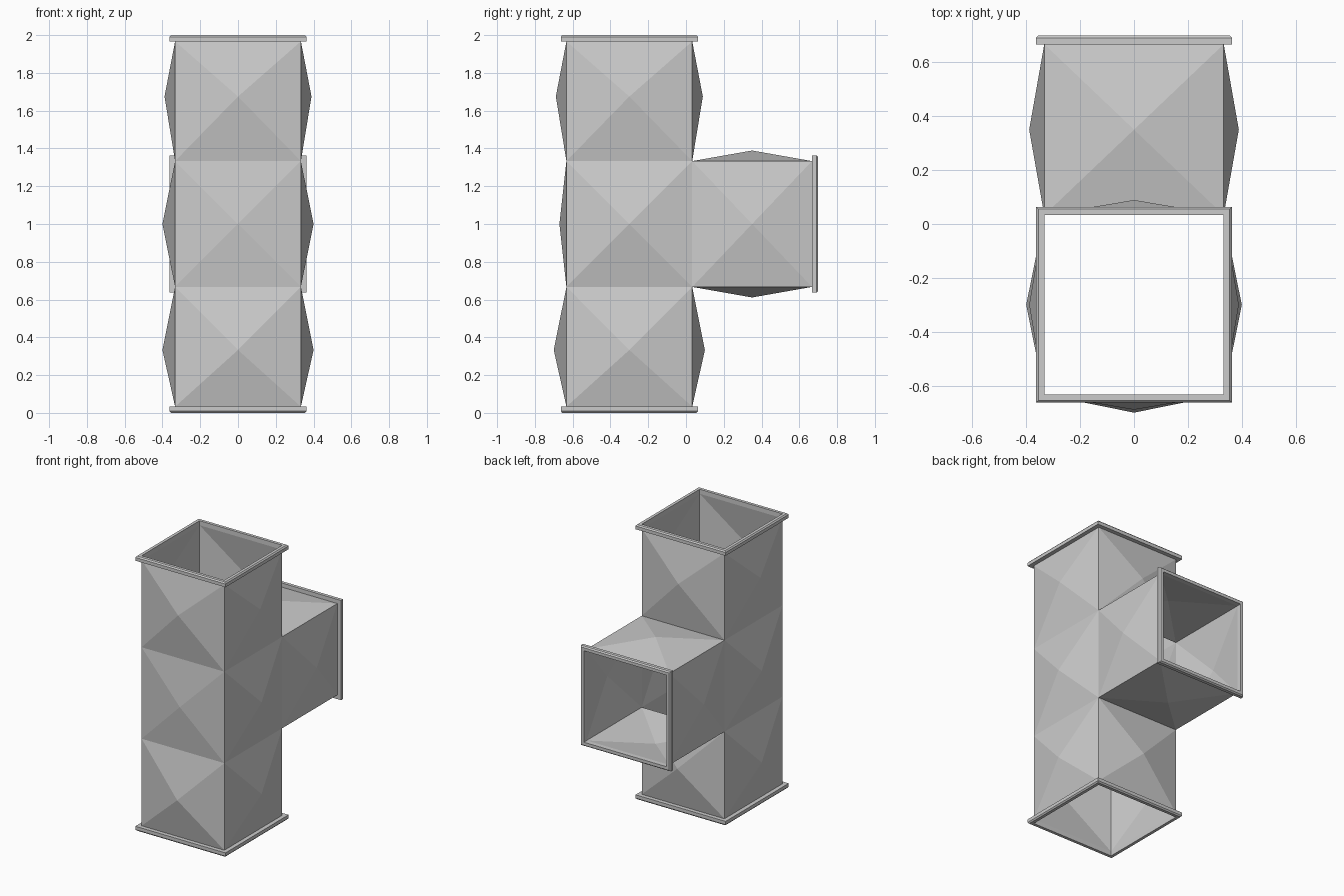
import bpy, bmesh, math
from mathutils import Vector, Matrix

if "Cube" in bpy.data.objects:
    bpy.data.objects.remove(bpy.data.objects["Cube"])

R = 0.333           # half width of the duct
CY = -0.30          # centre of the vertical shaft in y


def make_object(name, bm):
    bmesh.ops.remove_doubles(bm, verts=bm.verts, dist=0.0005)
    mesh = bpy.data.meshes.new(name)
    bm.to_mesh(mesh)
    bm.free()
    ob = bpy.data.objects.new(name, mesh)
    bpy.context.collection.objects.link(ob)
    return ob


def duct(name, place, start, end, apex, bulges):
    """Square sleeve along local z; each side is a shallow pyramid (None = open side)."""
    bm = bmesh.new()
    for i, bulge in enumerate(bulges):
        if bulge is None:
            continue
        turn = place @ Matrix.Rotation(i * math.pi / 2, 4, 'Z')
        corners = [(R, -R, start), (R, R, start), (R, R, end), (R, -R, end)]
        vs = [bm.verts.new(turn @ Vector(c)) for c in corners]
        tip = bm.verts.new(turn @ Vector((R + bulge, 0, apex)))
        for k in range(4):
            bm.faces.new((vs[k], vs[(k + 1) % 4], tip))
    return make_object(name, bm)


def flange(name, place):
    """Square frame with a chamfered outer rim, facing local +z."""
    profile = [(R, 0), (0.363, 0), (0.363, 0.024), (0.355, 0.033), (R, 0.033)]
    bm = bmesh.new()
    rings = [[bm.verts.new(place @ Vector((r * sx, r * sy, d)))
              for sx, sy in ((1, -1), (1, 1), (-1, 1), (-1, -1))]
             for r, d in profile]
    for i, a in enumerate(rings):
        b = rings[(i + 1) % len(rings)]
        for k in range(4):
            n = (k + 1) % 4
            bm.faces.new((a[k], a[n], b[n], b[k]))
    bmesh.ops.recalc_face_normals(bm, faces=bm.faces)
    return make_object(name, bm)


shaft = Matrix.Translation((0, CY, 0))
# local z -> +y for the side branch
branch = Matrix.Translation((0, 0, 1)) @ Matrix.Rotation(-math.pi / 2, 4, 'X')

# Shaft sections: sides ordered right, back, left, front
duct("lower_section", shaft, 0.033, 0.667, 0.333, (0.067, 0.067, 0.067, 0.067))
duct("middle_section", shaft, 0.667, 1.333, 1.0, (0.067, None, 0.067, 0.037))
duct("upper_section", shaft, 1.333, 1.967, 1.675, (0.056, 0.056, 0.056, 0.056))

# Side branch towards the back
duct("branch_section", branch, 0.033, 0.667, 0.35, (0.056, 0.056, 0.056, 0.056))

# End flanges
flange("top_flange", shaft @ Matrix.Translation((0, 0, 1.967)))
flange("bottom_flange", shaft @ Matrix.Translation((0, 0, 0.033)) @ Matrix.Rotation(math.pi, 4, 'X'))
flange("branch_flange", branch @ Matrix.Translation((0, 0, 0.667)))
